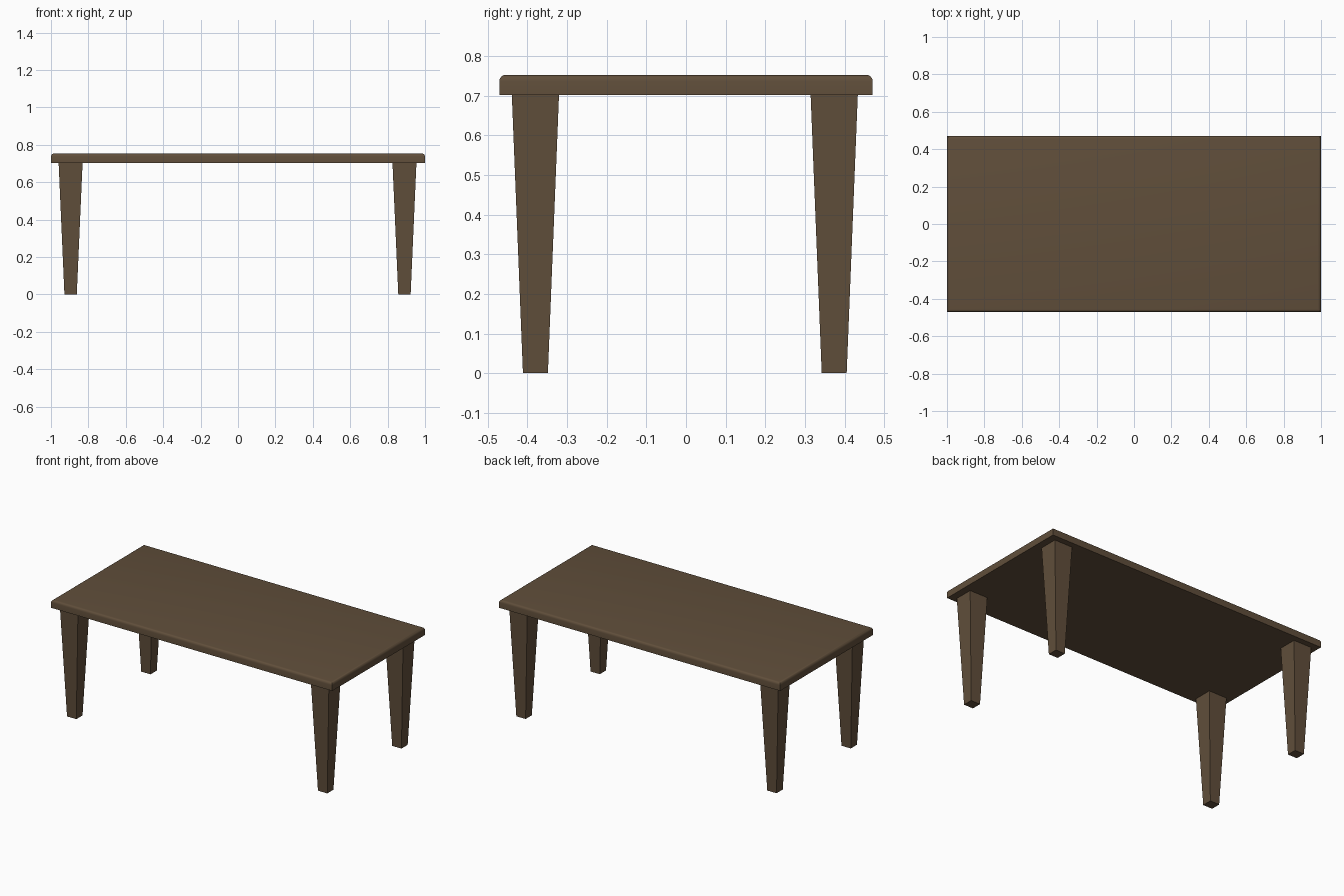
import bpy, bmesh

if "Cube" in bpy.data.objects:
    bpy.data.objects.remove(bpy.data.objects["Cube"])

wood = bpy.data.materials.new("dark_wood")
wood.diffuse_color = (0.118, 0.077, 0.043, 1)
wood.use_nodes = True
wood.node_tree.nodes["Principled BSDF"].inputs["Base Color"].default_value = wood.diffuse_color


def frustum(name, cx, cy, z0, z1, bottom, top, bevel=0.0):
    """Box between two heights with separate bottom and top sizes."""
    bm = bmesh.new()
    bmesh.ops.create_cube(bm, size=1)
    for v in bm.verts:
        up = v.co.z > 0
        sx, sy = top if up else bottom
        v.co = (cx + v.co.x * sx, cy + v.co.y * sy, z1 if up else z0)
    if bevel:
        # round only the upper rim
        rim = [e for e in bm.edges if all(v.co.z > z1 - 1e-5 for v in e.verts)]
        bmesh.ops.bevel(bm, geom=rim, offset=bevel, segments=4,
                        profile=0.5, affect='EDGES')
    me = bpy.data.meshes.new(name)
    bm.to_mesh(me)
    bm.free()
    me.materials.append(wood)
    ob = bpy.data.objects.new(name, me)
    bpy.context.collection.objects.link(ob)
    return ob


# Tabletop with rounded upper rim
top = frustum("tabletop", 0, 0, 0.702, 0.753, (2.0, 0.942), (2.0, 0.942), 0.016)
bpy.context.view_layer.objects.active = top
top.select_set(True)
bpy.ops.object.shade_smooth_by_angle(angle=0.6)

# Four tapered square legs
for xn, x in (("left", -0.895), ("right", 0.89)):
    for yn, y in (("front", -0.38), ("back", 0.374)):
        frustum(f"{yn}_{xn}_leg", x, y, 0, 0.702, (0.066, 0.063), (0.128, 0.119))
